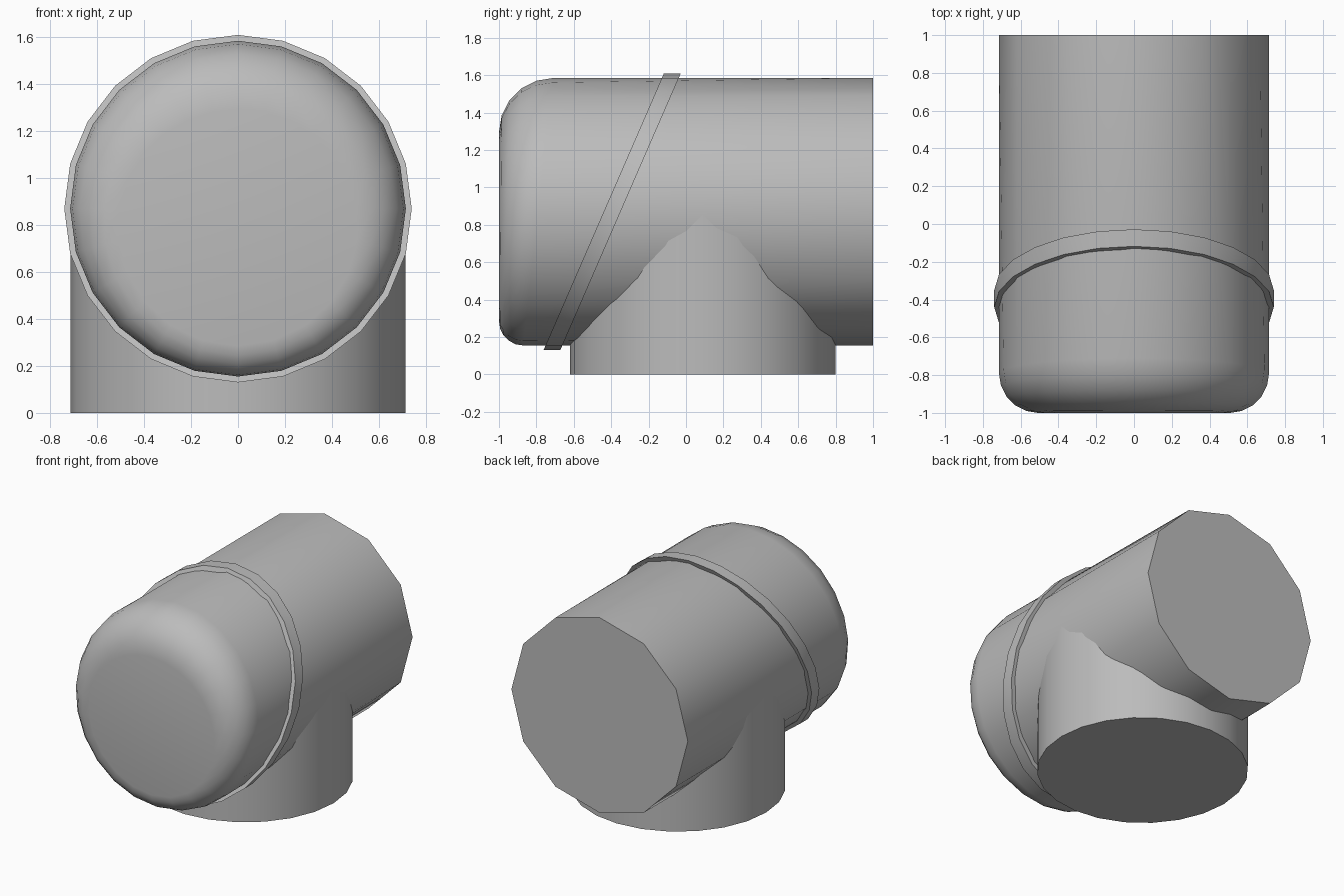
import bpy, bmesh, math

cube = bpy.data.objects.get("Cube")
if cube:
    bpy.data.objects.remove(cube, do_unlink=True)

SIDES = 24
AXIS_Z = 0.87
RADIUS = 0.715

grey = bpy.data.materials.new("plain grey")
grey.use_nodes = True
COLOUR = (0.5, 0.5, 0.5, 1)
grey.diffuse_color = COLOUR
grey.node_tree.nodes["Principled BSDF"].inputs["Base Color"].default_value = COLOUR


def angles():
    return [2 * math.pi * i / SIDES for i in range(SIDES)]


def loft(name, rings, closed=False):
    """Skin a list of point rings; cap the ends, or join them when closed."""
    bm = bmesh.new()
    loops = [[bm.verts.new(p) for p in ring] for ring in rings]
    pairs = list(zip(loops, loops[1:]))
    if closed:
        pairs.append((loops[-1], loops[0]))
    else:
        bm.faces.new(loops[0])
        bm.faces.new(loops[-1])
    for a, b in pairs:
        for i in range(SIDES):
            j = (i + 1) % SIDES
            bm.faces.new((a[i], a[j], b[j], b[i]))
    bmesh.ops.recalc_face_normals(bm, faces=bm.faces)
    mesh = bpy.data.meshes.new(name)
    bm.to_mesh(mesh)
    bm.free()
    mesh.materials.append(grey)
    obj = bpy.data.objects.new(name, mesh)
    bpy.context.collection.objects.link(obj)
    bpy.ops.object.select_all(action="DESELECT")
    obj.select_set(True)
    bpy.context.view_layer.objects.active = obj
    bpy.ops.object.shade_smooth_by_angle(angle=math.radians(40))
    return obj


def around(r, a, y):
    return (r * math.cos(a), y, AXIS_Z + r * math.sin(a))


# Horizontal barrel: rounded nose, softer at the top than at the bottom
def nose_ring(t):
    ring = []
    for a in angles():
        soft = 0.21 + 0.08 * math.sin(a)
        ring.append(around(RADIUS - soft * (1 - math.sin(t)), a,
                           -1 + soft * (1 - math.cos(t))))
    return ring


STEPS = 5
barrel = [nose_ring(math.pi / 2 * i / STEPS) for i in range(STEPS + 1)]
# The back end has half as many corners
flat = math.cos(2 * math.pi / SIDES)
barrel.append([around(RADIUS * (flat if i % 2 else 1), a, 1)
               for i, a in enumerate(angles())])
loft("barrel", barrel)


# Slanted band around the barrel
def band_ring(r, offset):
    return [around(r, a, offset + 0.435 * r * math.sin(a)) for a in angles()]


loft("slanted_band", [band_ring(0.7, -0.44), band_ring(0.74, -0.44),
                      band_ring(0.74, -0.35), band_ring(0.7, -0.35)], closed=True)

# Upright stand, running up into the barrel
stand = [[(0.713 * math.cos(a), 0.09 + 0.71 * math.sin(a), z) for a in angles()]
         for z in (0, AXIS_Z)]
loft("stand", stand)
